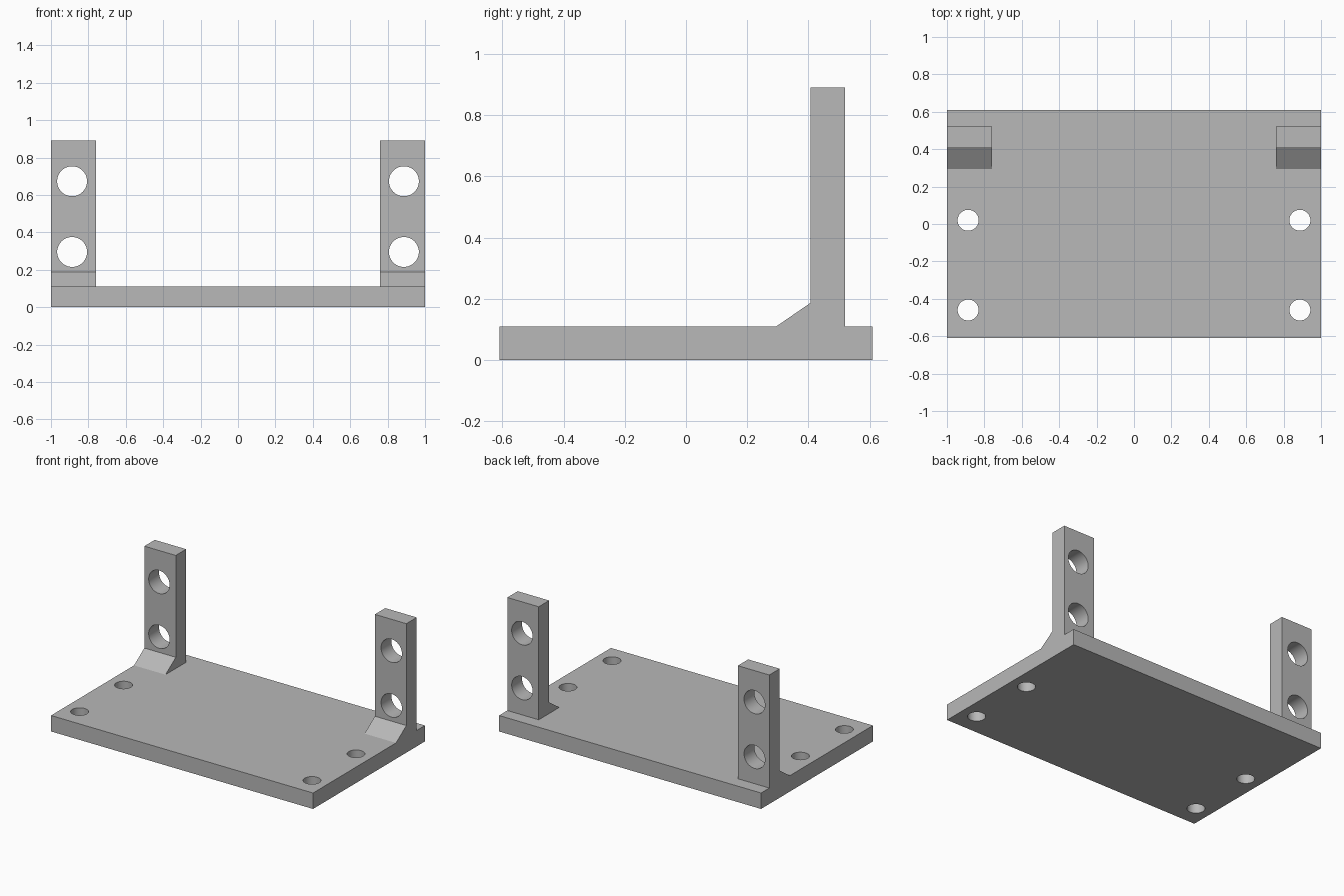
import bpy
import bmesh
import math
from mathutils import Matrix, Vector

default = bpy.data.objects.get("Cube")
if default:
    bpy.data.objects.remove(default, do_unlink=True)

# Single grey material
GREY = (0.48, 0.48, 0.48, 1.0)
grey = bpy.data.materials.new("plain grey")
grey.use_nodes = True
grey.diffuse_color = GREY
grey.node_tree.nodes["Principled BSDF"].inputs["Base Color"].default_value = GREY

THICK = 0.11       # plate thickness, also the post depth
HALF_DEPTH = 0.61
POST_INNER = 0.76
POST_TOP = 0.89
HOLE_X = 0.887


def make_object(name, bm):
    bmesh.ops.recalc_face_normals(bm, faces=bm.faces)
    mesh = bpy.data.meshes.new(name)
    bm.to_mesh(mesh)
    bm.free()
    mesh.materials.append(grey)
    obj = bpy.data.objects.new(name, mesh)
    bpy.context.collection.objects.link(obj)
    return obj


def extrude_profile(name, profile, x0, x1):
    """Extrude a closed (y, z) side profile from x0 to x1."""
    bm = bmesh.new()
    face = bm.faces.new([bm.verts.new((x0, y, z)) for y, z in profile])
    geom = bmesh.ops.extrude_face_region(bm, geom=[face])["geom"]
    verts = [v for v in geom if isinstance(v, bmesh.types.BMVert)]
    bmesh.ops.translate(bm, verts=verts, vec=(x1 - x0, 0, 0))
    return make_object(name, bm)


def cylinder(name, center, radius, length, rotation=Matrix()):
    bm = bmesh.new()
    bmesh.ops.create_cone(bm, cap_ends=True, segments=48, radius1=radius,
                          radius2=radius, depth=length,
                          matrix=Matrix.Translation(Vector(center)) @ rotation)
    return make_object(name, bm)


def combine(body, tool, operation):
    """Apply a boolean and discard the helper."""
    tool.hide_render = True
    mod = body.modifiers.new(tool.name, "BOOLEAN")
    mod.operation = operation
    mod.solver = "EXACT"
    mod.object = tool
    bpy.context.view_layer.objects.active = body
    bpy.ops.object.modifier_apply(modifier=mod.name)
    bpy.data.objects.remove(tool, do_unlink=True)


# Base plate
plate = extrude_profile("mounting_bracket", [
    (-HALF_DEPTH, 0), (HALF_DEPTH, 0),
    (HALF_DEPTH, THICK), (-HALF_DEPTH, THICK)], -1, 1)

# Upright post with a sloped foot, sunk into the plate
post_profile = [
    (0.295, THICK / 2), (0.52, THICK / 2), (0.52, POST_TOP),
    (0.407, POST_TOP), (0.407, 0.187), (0.295, THICK)]
across = Matrix.Rotation(math.pi / 2, 4, "X")

for side in (-1, 1):
    post = extrude_profile("post", post_profile, side * POST_INNER, side)
    combine(plate, post, "UNION")
    # Horizontal holes through the post
    for z in (0.295, 0.673):
        combine(plate, cylinder("post_hole", (side * HOLE_X, 0.46, z),
                                0.08, 0.3, across), "DIFFERENCE")
    # Vertical screw holes through the plate
    for y in (-0.46, 0.02):
        combine(plate, cylinder("plate_hole", (side * HOLE_X, y, THICK / 2),
                                0.056, 0.3), "DIFFERENCE")

# Smooth hole walls, crisp edges elsewhere
bpy.ops.object.select_all(action="DESELECT")
plate.select_set(True)
bpy.context.view_layer.objects.active = plate
bpy.ops.object.shade_smooth_by_angle(angle=math.radians(25))
